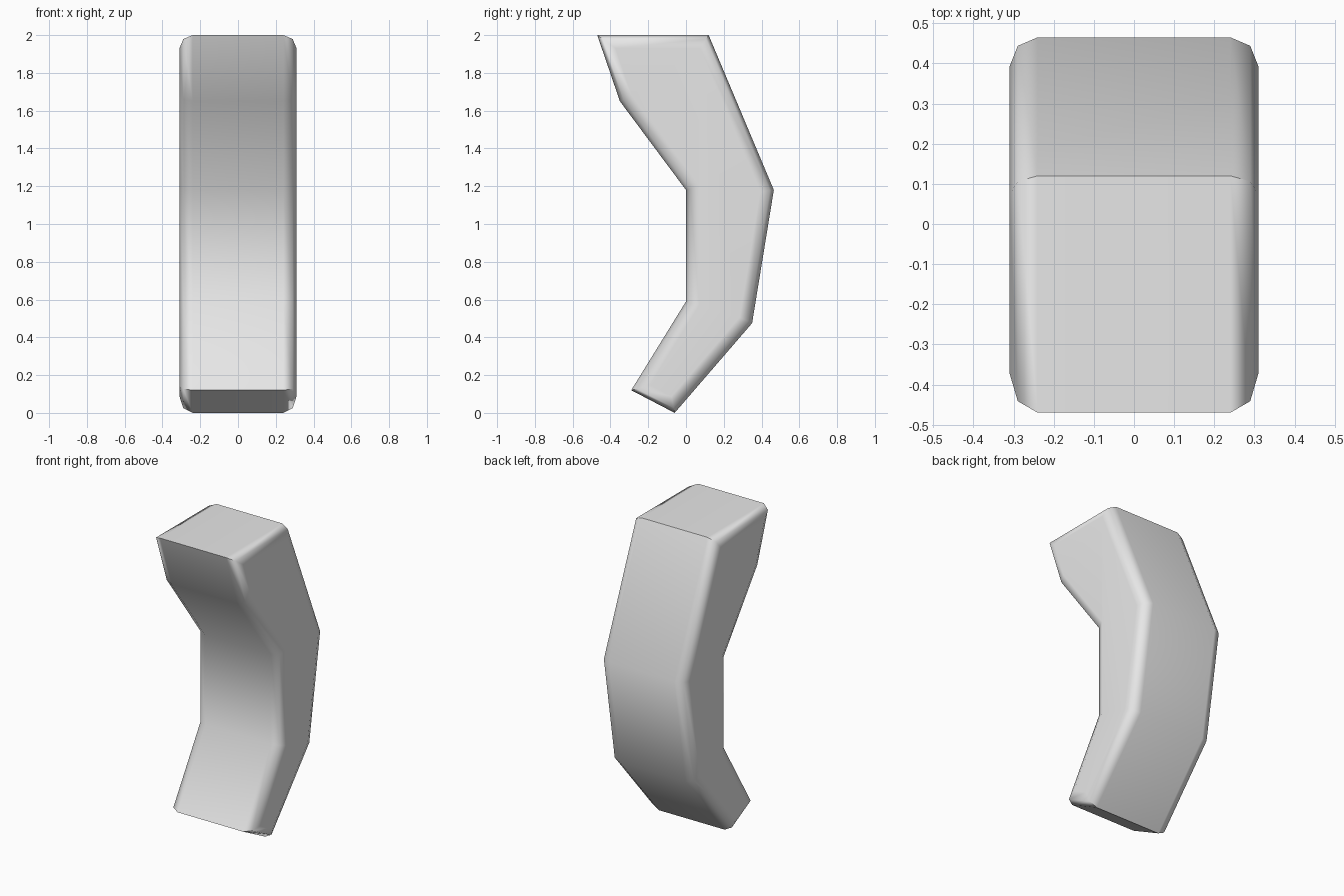
import bpy
import bmesh
from math import radians

cube = bpy.data.objects.get("Cube")
if cube:
    bpy.data.objects.remove(cube, do_unlink=True)

HALF_WIDTH = 0.31
ROUNDING = 0.07

# Side outline (y, z): down the front, then up the back
OUTLINE = [(-0.47, 2.0), (-0.35, 1.65), (0.0, 1.18), (0.0, 0.59), (-0.29, 0.12),
           (-0.06, 0.0), (0.35, 0.475), (0.465, 1.18), (0.12, 2.0)]

grey = bpy.data.materials.new("plain grey")
grey.use_nodes = True
colour = (0.8, 0.8, 0.8, 1.0)
grey.diffuse_color = colour
grey.node_tree.nodes["Principled BSDF"].inputs["Base Color"].default_value = colour

# Extrude the outline across the width
bm = bmesh.new()
side = bm.faces.new([bm.verts.new((-HALF_WIDTH, y, z)) for y, z in OUTLINE])
result = bmesh.ops.extrude_face_region(bm, geom=[side], use_keep_orig=True)
moved = [v for v in result["geom"] if isinstance(v, bmesh.types.BMVert)]
bmesh.ops.translate(bm, verts=moved, vec=(2 * HALF_WIDTH, 0, 0))
bmesh.ops.recalc_face_normals(bm, faces=bm.faces[:])

# Round both side rims
rims = [e for e in bm.edges if abs(e.verts[0].co.x - e.verts[1].co.x) < 0.001]
bmesh.ops.bevel(bm, geom=rims, offset=ROUNDING, offset_type='OFFSET',
                segments=2, profile=0.5, affect='EDGES')
bmesh.ops.recalc_face_normals(bm, faces=bm.faces[:])

mesh = bpy.data.meshes.new("curved_grip")
bm.to_mesh(mesh)
bm.free()
mesh.materials.append(grey)
grip = bpy.data.objects.new("curved_grip", mesh)
bpy.context.collection.objects.link(grip)

# Smooth body with crisp top and bottom ends
bpy.ops.object.select_all(action='DESELECT')
grip.select_set(True)
bpy.context.view_layer.objects.active = grip
bpy.ops.object.shade_smooth_by_angle(angle=radians(60))
weighted = grip.modifiers.new("weighted_normals", 'WEIGHTED_NORMAL')
weighted.keep_sharp = True
